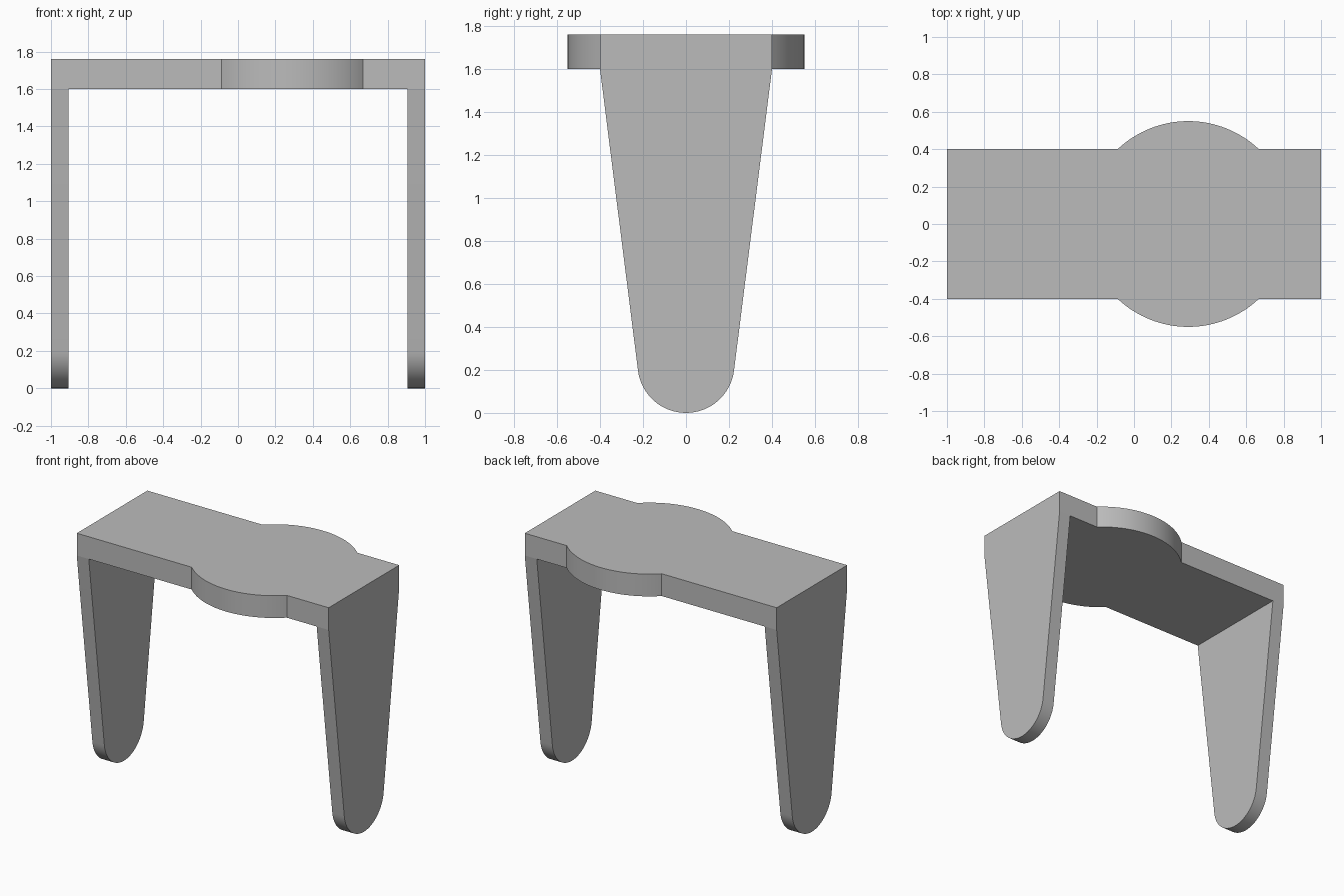
import bpy
import bmesh
import math
from mathutils import Vector

cube = bpy.data.objects.get("Cube")
if cube:
    bpy.data.objects.remove(cube)

# Shared colour
grey = bpy.data.materials.new("plain grey")
grey.use_nodes = True
grey.diffuse_color = (0.5, 0.5, 0.5, 1)
grey.node_tree.nodes["Principled BSDF"].inputs["Base Color"].default_value = grey.diffuse_color

HALF_DEPTH, LEG_TOP, TOP = 0.4, 1.6, 1.76
LEG_THICK = 0.095


def prism(name, outline, offset):
    """Extrude a closed 3D outline along an offset into a solid."""
    bm = bmesh.new()
    face = bm.faces.new([bm.verts.new(p) for p in outline])
    ext = bmesh.ops.extrude_face_region(bm, geom=[face])
    moved = [v for v in ext["geom"] if isinstance(v, bmesh.types.BMVert)]
    bmesh.ops.translate(bm, verts=moved, vec=Vector(offset))
    bmesh.ops.recalc_face_normals(bm, faces=bm.faces)
    mesh = bpy.data.meshes.new(name)
    bm.to_mesh(mesh)
    bm.free()
    mesh.materials.append(grey)
    obj = bpy.data.objects.new(name, mesh)
    bpy.context.collection.objects.link(obj)
    bpy.ops.object.select_all(action="DESELECT")
    obj.select_set(True)
    bpy.context.view_layer.objects.active = obj
    bpy.ops.object.shade_smooth_by_angle(angle=math.radians(25))
    return obj


def arc(radius, start, end, steps):
    """Points on an arc around the origin, as (u, v) pairs."""
    angles = [start + (end - start) * i / steps for i in range(steps + 1)]
    return [(radius * math.cos(a), radius * math.sin(a)) for a in angles]


# Table top: a board with a round bulge on both long edges
bulge_x, bulge_r = 0.29, 0.55
a = math.asin(HALF_DEPTH / bulge_r)
back = [(1, HALF_DEPTH)]
back += [(bulge_x + u, v) for u, v in arc(bulge_r, a, math.pi - a, 32)]
back += [(-1, HALF_DEPTH)]
outline = back + [(x, -y) for x, y in reversed(back)]
prism("table_top", [(x, y, LEG_TOP) for x, y in outline], (0, 0, TOP - LEG_TOP))

# Legs: tapered panels with rounded feet, tangent to the straight sides
foot_r, taper = 0.225, math.radians(7.2)
foot = [(y, z + foot_r) for y, z in arc(foot_r, -taper, taper - math.pi, 32)]
leg = [(HALF_DEPTH, LEG_TOP)] + foot + [(-HALF_DEPTH, LEG_TOP)]
for side, name in ((1, "left_leg"), (-1, "right_leg")):
    prism(name, [(side, y, z) for y, z in leg], (-side * LEG_THICK, 0, 0))
